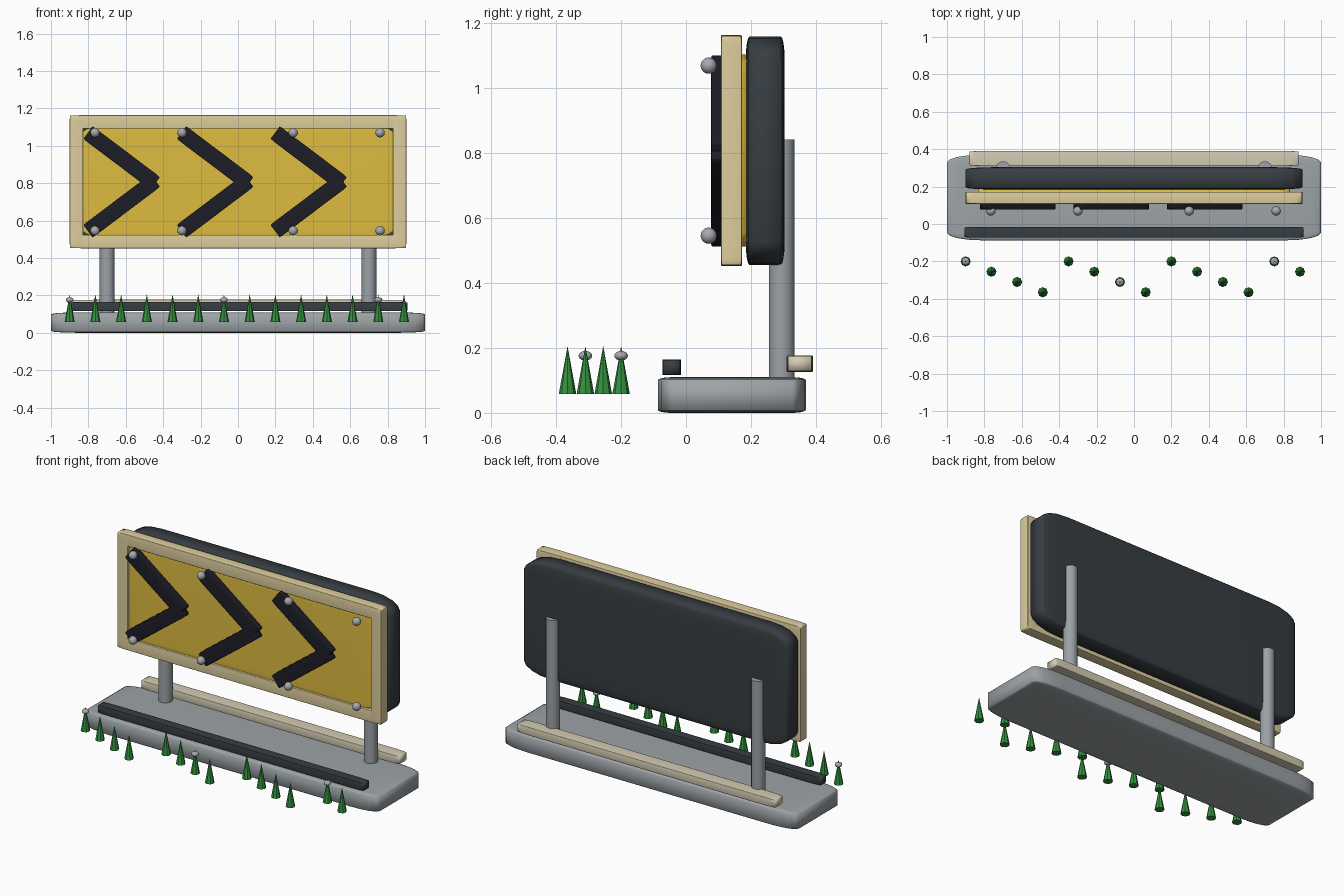
import bpy, bmesh, math
from mathutils import Matrix

if "Cube" in bpy.data.objects:
    bpy.data.objects.remove(bpy.data.objects["Cube"])


def mat(name, rgb):
    m = bpy.data.materials.new(name)
    m.diffuse_color = (*rgb, 1)
    m.use_nodes = True
    m.node_tree.nodes["Principled BSDF"].inputs["Base Color"].default_value = m.diffuse_color
    return m


GREY = mat("concrete grey", (0.34, 0.37, 0.39))
STEEL = mat("post grey", (0.33, 0.36, 0.38))
DARK = mat("charcoal", (0.038, 0.047, 0.055))
BLACK = mat("arrow black", (0.012, 0.012, 0.02))
YELLOW = mat("sign yellow", (0.73, 0.50, 0.05))
CREAM = mat("frame cream", (0.73, 0.62, 0.34))
BONE = mat("rail bone", (0.66, 0.60, 0.45))
GREEN = mat("grass green", (0.035, 0.29, 0.05))
SILVER = mat("bolt silver", (0.38, 0.40, 0.43))


def finish(bm, name, material, loc, smooth=True):
    bmesh.ops.recalc_face_normals(bm, faces=bm.faces)
    for f in bm.faces:
        f.smooth = smooth
    me = bpy.data.meshes.new(name)
    bm.to_mesh(me)
    bm.free()
    me.materials.append(material)
    ob = bpy.data.objects.new(name, me)
    ob.location = loc
    bpy.context.collection.objects.link(ob)
    return ob


def soft_box(name, material, xr, yr, zr, w, tilt=0):
    """Cube rounded first, then stretched, so the bevel follows the proportions."""
    bm = bmesh.new()
    bmesh.ops.create_cube(bm, size=1)
    bmesh.ops.bevel(bm, geom=bm.edges[:], offset=w, segments=4, profile=0.5, affect='EDGES')
    size = [r[1] - r[0] for r in (xr, yr, zr)]
    bmesh.ops.scale(bm, vec=size, verts=bm.verts)
    ob = finish(bm, name, material, [(r[0] + r[1]) / 2 for r in (xr, yr, zr)])
    ob.rotation_euler = (0, tilt, 0)
    return ob


def cone(name, material, r1, r2, z0, z1, x, y, sides, smooth):
    bm = bmesh.new()
    bmesh.ops.create_cone(bm, cap_ends=True, segments=sides, radius1=r1, radius2=r2, depth=z1 - z0)
    ob = finish(bm, name, material, (x, y, (z0 + z1) / 2), smooth)
    if smooth:
        ob.data.set_sharp_from_angle(angle=math.radians(40))
    return ob


def ball(name, loc, r, flat=1.0):
    bm = bmesh.new()
    bmesh.ops.create_uvsphere(bm, u_segments=16, v_segments=10, radius=r,
                              matrix=Matrix.Diagonal((1, 1, flat, 1)))
    finish(bm, name, SILVER, loc)


# Base slab and kerb rails
soft_box("base_slab", GREY, (-1, 1), (-0.087, 0.37), (0, 0.11), 0.09)
soft_box("front_rail", DARK, (-0.905, 0.905), (-0.073, -0.015), (0.116, 0.165), 0.06)
soft_box("back_rail", BONE, (-0.88, 0.88), (0.31, 0.391), (0.126, 0.177), 0.06)

# Posts
for side in (-1, 1):
    cone("post", STEEL, 0.04, 0.04, 0.08, 0.842, side * 0.7, 0.295, 24, True)

# Sign backing and yellow face
soft_box("sign_back", DARK, (-0.9, 0.9), (0.184, 0.304), (0.455, 1.16), 0.1)
soft_box("sign_face", YELLOW, (-0.835, 0.835), (0.12, 0.19), (0.512, 1.105), 0.07)

# Frame
for z in (0.452, 1.092):
    soft_box("frame_bar", CREAM, (-0.895, 0.895), (0.108, 0.172), (z, z + 0.072), 0.05)
for x in (-0.9, 0.828):
    soft_box("frame_side", CREAM, (x, x + 0.072), (0.108, 0.172), (0.455, 1.162), 0.05)

# Chevrons, two tilted arms each
for cx in (-0.622, -0.122, 0.378):
    for s in (-1, 1):
        cz = 0.807 + s * 0.128
        soft_box("chevron_arm", BLACK, (cx - 0.225, cx + 0.225), (0.077, 0.13),
                 (cz - 0.0425, cz + 0.0425), 0.06, s * math.radians(37))

# Bolts on the face
for x in (-0.765, -0.3, 0.295, 0.76):
    for z in (0.546, 1.07):
        ball("bolt", (x, 0.07, z), 0.025)

# Grass spikes in a four-step zigzag, some with a pebble-like bud
for i in range(14):
    x, y = -0.9 + i * 0.1375, -0.2 - (i % 4) * 0.055
    cone("grass_spike", GREEN, 0.027, 0.0, 0.058, 0.206, x, y, 8, False)
    if i % 6 == 0:
        ball("bud", (x, y, 0.176), 0.021, 0.7)
